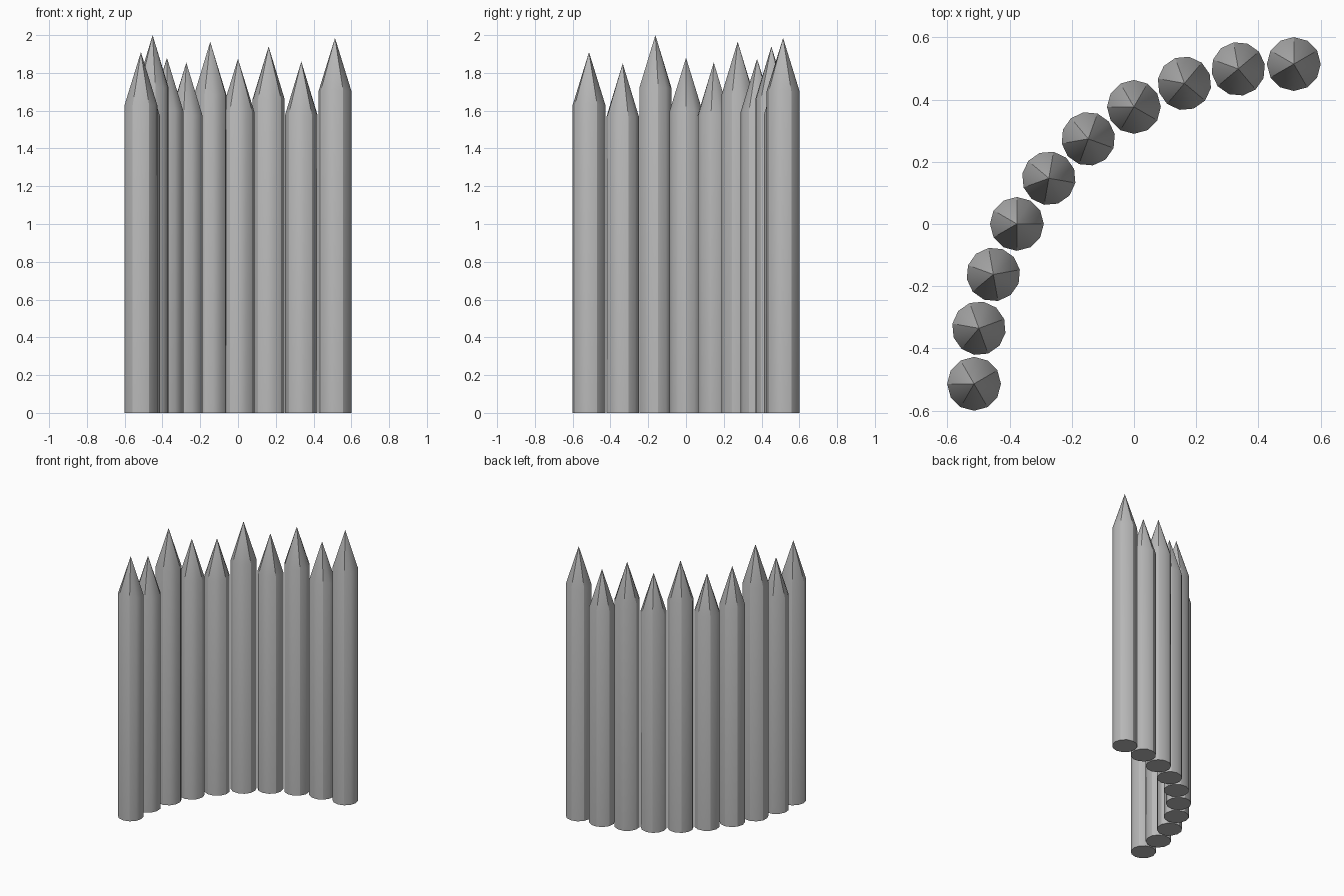
import bpy, bmesh, math

if "Cube" in bpy.data.objects:
    bpy.data.objects.remove(bpy.data.objects["Cube"])

SIDES, RADIUS, TIP = 12, 0.0865, 0.28   # stake cross-section and point height
ARC_R, OFF = 1.0275, 0.5135             # quarter-circle fence line
HEIGHTS = [1.91, 1.85, 2.0, 1.88, 1.855, 1.965, 1.875, 1.94, 1.86, 1.985]
RIDGES = (0, 2, 4, 7, 10)               # carved ridges around each stake

# dark grey wood
grey = bpy.data.materials.new("dark_grey")
grey.diffuse_color = (0.48, 0.48, 0.48, 1)
grey.use_nodes = True
grey.node_tree.nodes["Principled BSDF"].inputs["Base Color"].default_value = grey.diffuse_color


def stake(index, height):
    ang = math.radians(180 - 10 * index)
    bm = bmesh.new()
    # round shaft
    low, high = [[bm.verts.new((RADIUS * math.cos(2 * math.pi * k / SIDES),
                                RADIUS * math.sin(2 * math.pi * k / SIDES), z))
                  for k in range(SIDES)] for z in (0, height - TIP)]
    apex = bm.verts.new((0, 0, height))
    bm.faces.new(low[::-1])
    for k in range(SIDES):
        n = (k + 1) % SIDES
        bm.faces.new((low[k], low[n], high[n], high[k]))
        # sharpened point
        bm.faces.new((high[k], high[n], apex))
    for f in bm.faces:
        f.smooth = len(f.verts) < SIDES
    # crisp ridges down the point and shaft, crisp rim at the foot
    for k in range(SIDES):
        bm.edges.get((low[k], low[(k + 1) % SIDES])).smooth = False
    for k in RIDGES:
        bm.edges.get((high[k], apex)).smooth = False
        bm.edges.get((low[k], high[k])).smooth = False
    mesh = bpy.data.meshes.new("stake")
    bm.to_mesh(mesh)
    bm.free()
    mesh.materials.append(grey)
    obj = bpy.data.objects.new(f"stake_{index + 1}", mesh)
    obj.location = (OFF + ARC_R * math.cos(ang), -OFF + ARC_R * math.sin(ang), 0)
    obj.rotation_euler.z = ang
    bpy.context.collection.objects.link(obj)


# curved palisade
for i, h in enumerate(HEIGHTS):
    stake(i, h)
